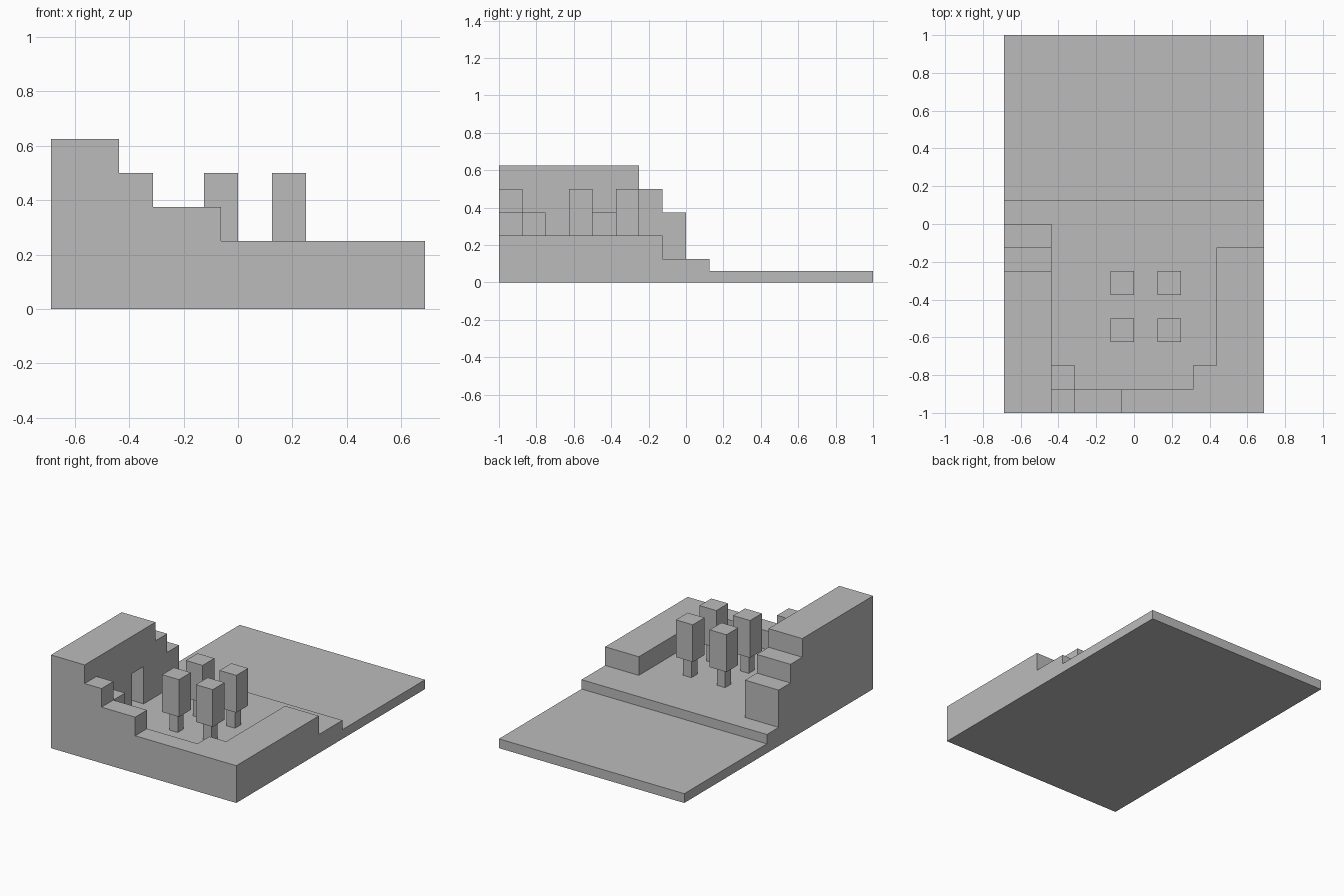
import bpy
import bmesh
from mathutils import Vector

U = 1 / 16  # the whole terrain sits on a grid of sixteenths

cube = bpy.data.objects.get("Cube")
if cube:
    bpy.data.objects.remove(cube, do_unlink=True)

stone = bpy.data.materials.new("plain_grey")
stone.use_nodes = True
GREY = (0.5, 0.5, 0.5, 1)
stone.diffuse_color = GREY
stone.node_tree.nodes["Principled BSDF"].inputs["Base Color"].default_value = GREY


def prism(name, outline, axis, low, high):
    """Extrude an outline (grid units) along x or z from low to high."""
    bm = bmesh.new()
    if axis == "z":
        points = [Vector((a, b, low)) for a, b in outline]
        push = Vector((0, 0, high - low))
    else:
        points = [Vector((low, a, b)) for a, b in outline]
        push = Vector((high - low, 0, 0))
    base = bm.faces.new([bm.verts.new(p * U) for p in points])
    grown = bmesh.ops.extrude_face_region(bm, geom=[base], use_keep_orig=True)
    moved = [v for v in grown["geom"] if isinstance(v, bmesh.types.BMVert)]
    bmesh.ops.translate(bm, verts=moved, vec=push * U)
    bmesh.ops.recalc_face_normals(bm, faces=bm.faces)
    mesh = bpy.data.meshes.new(name)
    bm.to_mesh(mesh)
    bm.free()
    mesh.materials.append(stone)
    obj = bpy.data.objects.new(name, mesh)
    bpy.context.collection.objects.link(obj)
    return obj


def block(name, x0, x1, y0, y1, z0, z1):
    return prism(name, [(x0, y0), (x1, y0), (x1, y1), (x0, y1)], "z", z0, z1)


# Low flat sheet and the shelf above it
block("water_sheet", -11, 11, -16, 16, 0, 1)
block("beach_shelf", -11, 11, -16, 2, 1, 2)

# L-shaped bank along the front and the left side
bank = [(-7, -16), (11, -16), (11, -2), (7, -2), (7, -12), (5, -12),
        (5, -14), (-7, -14)]
prism("grass_bank", bank, "z", 2, 4)

# Tall cliff, stepping down to the back; its inner layer has a doorway
steps = [(0, 2), (0, 6), (-2, 6), (-2, 8), (-4, 8), (-4, 10), (-16, 10), (-16, 2)]
doorway = [(-8, 2), (-8, 6), (-6, 6), (-6, 2)]
prism("cliff_outer", steps, "x", -11, -9)
prism("cliff_inner", steps + doorway, "x", -9, -7)

# Steps from the cliff down to the bank
block("cliff_step_high", -7, -5, -16, -14, 4, 8)
block("cliff_step_low", -5, -1, -16, -14, 4, 6)
block("cliff_step_corner", -7, -5, -14, -12, 2, 6)

# Four square trees
for side, x in (("right", -1), ("left", 3)):
    for place, y in (("front", -9), ("back", -5)):
        block(f"trunk_{place}_{side}", x - .5, x + .5, y - .5, y + .5, 2, 4)
        block(f"canopy_{place}_{side}", x - 1, x + 1, y - 1, y + 1, 4, 8)
